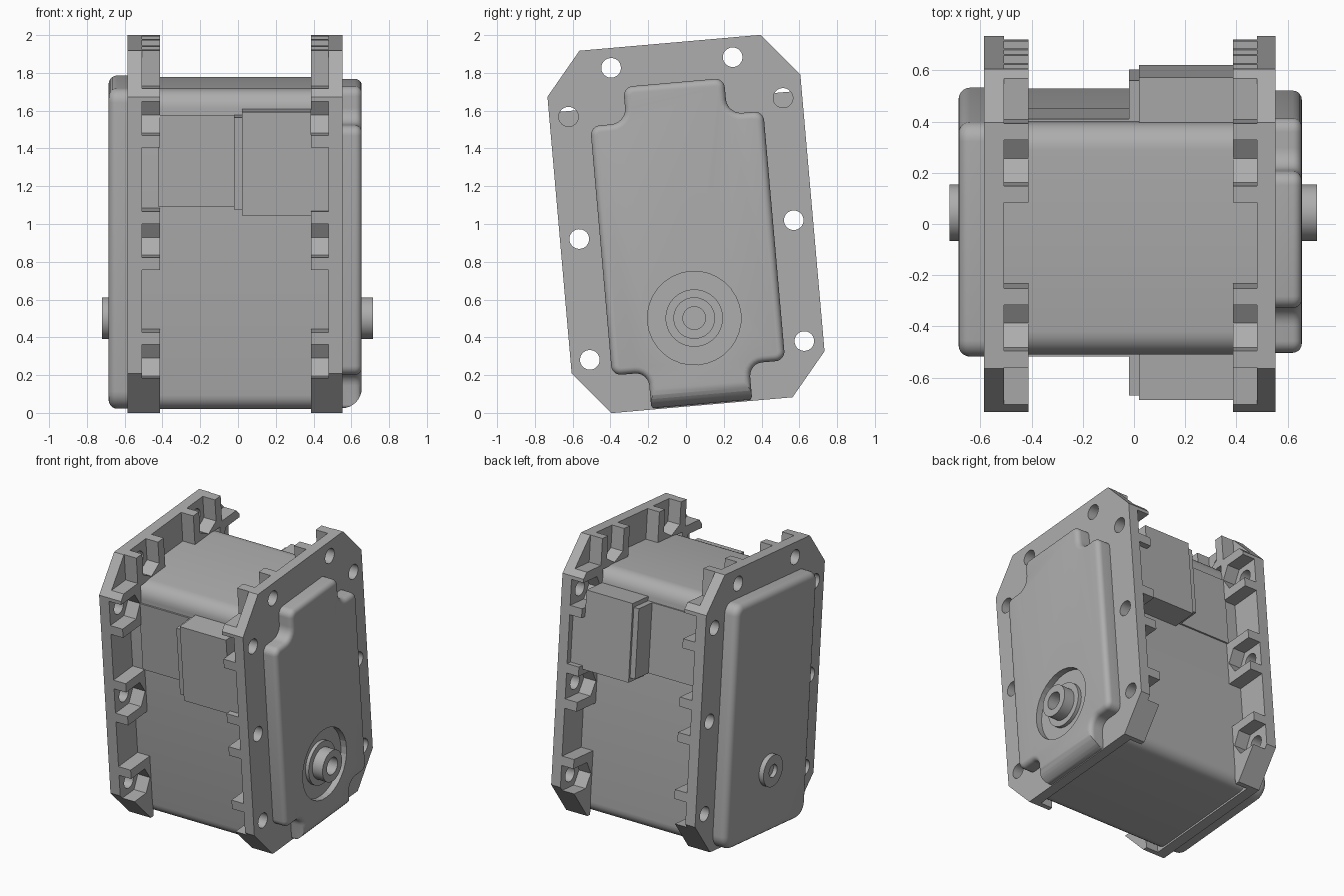
import bpy, bmesh, math
from mathutils import Vector, Matrix

old = bpy.data.objects.get("Cube")
if old:
    bpy.data.objects.remove(old)

grey = bpy.data.materials.new("plain_grey")
grey.use_nodes = True
colour = (0.42, 0.42, 0.42, 1)
grey.diffuse_color = colour
grey.node_tree.nodes["Principled BSDF"].inputs["Base Color"].default_value = colour

# The whole servo leans back by five degrees around its middle
LEAN = Matrix.Translation((0, 0, 1)) @ Matrix.Rotation(math.radians(5), 4, 'X')
W, H, CU, CV = 0.672, 0.963, 0.19, 0.228      # flange half sizes and corner cuts


def finish(name, bm, smooth=True):
    bmesh.ops.recalc_face_normals(bm, faces=bm.faces)
    mesh = bpy.data.meshes.new(name)
    bm.to_mesh(mesh)
    bm.free()
    mesh.materials.append(grey)
    ob = bpy.data.objects.new(name, mesh)
    ob.matrix_world = LEAN
    bpy.context.collection.objects.link(ob)
    if smooth:
        shade(ob)
    return ob


def activate(ob):
    bpy.ops.object.select_all(action='DESELECT')
    ob.select_set(True)
    bpy.context.view_layer.objects.active = ob


def shade(ob):
    activate(ob)
    bpy.ops.object.shade_smooth_by_angle(angle=math.radians(32))


def boolean(ob, cutter, operation):
    activate(ob)
    mod = ob.modifiers.new("cut", 'BOOLEAN')
    mod.object, mod.operation, mod.solver = cutter, operation, 'EXACT'
    bpy.ops.object.modifier_apply(modifier=mod.name)
    bpy.data.objects.remove(cutter)
    shade(ob)


def fillet(corners, steps=6):
    """Round a polygon given as (y, z, radius) corners."""
    out = []
    for i, (y, z, r) in enumerate(corners):
        p = Vector((y, z))
        a = (Vector(corners[i - 1][:2]) - p).normalized()
        b = (Vector(corners[(i + 1) % len(corners)][:2]) - p).normalized()
        for k in range(steps + 1):
            t = math.pi / 2 * k / steps
            out.append(p + r * (a * (1 - math.sin(t)) + b * (1 - math.cos(t))))
    return out


def prism(name, outline, x0, x1, bevel=0, smooth=True):
    """Extrude a (y, z) outline from x0 to x1, rounding the rim at x1."""
    bm = bmesh.new()
    base = bm.faces.new([bm.verts.new((x0, y, z)) for y, z in outline])
    ext = bmesh.ops.extrude_face_region(bm, geom=[base], use_keep_orig=True)
    moved = [v for v in ext["geom"] if isinstance(v, bmesh.types.BMVert)]
    bmesh.ops.translate(bm, verts=moved, vec=(x1 - x0, 0, 0))
    if bevel:
        rim = [e for e in bm.edges if all(v in moved for v in e.verts)]
        bmesh.ops.bevel(bm, geom=rim, offset=bevel, segments=5, profile=0.5, affect='EDGES')
    return finish(name, bm, smooth)


def box(name, x0, x1, y0, y1, z0, z1):
    return prism(name, [(y0, z0), (y1, z0), (y1, z1), (y0, z1)], x0, x1, smooth=False)


def lathe(name, profile, y, z, segments=48):
    """Spin an (x, radius) profile around a sideways axis."""
    bm = bmesh.new()
    pts = [bm.verts.new((x, y + r, z)) for x, r in profile]
    edges = [bm.edges.new(pair) for pair in zip(pts, pts[1:])]
    bmesh.ops.spin(bm, geom=pts + edges, cent=(0, y, z), axis=(1, 0, 0),
                   angle=math.tau, steps=segments)
    bmesh.ops.remove_doubles(bm, verts=bm.verts, dist=0.0001)
    return finish(name, bm)


def drills(x0, x1, spots, radius):
    bm = bmesh.new()
    for y, z in spots:
        bmesh.ops.create_cone(bm, cap_ends=True, segments=32, radius1=radius, radius2=radius,
                              depth=x1 - x0, matrix=Matrix.Translation(((x0 + x1) / 2, y, z))
                              @ Matrix.Rotation(math.pi / 2, 4, 'Y'))
    ob = finish("drill", bm, False)
    ob.hide_render = True
    return ob


def clip_corner(poly):
    """Trim an outline in the +y quadrant to the flange's cut corner."""
    def over(p):
        return (p[0] - W) * CV + (abs(p[1]) - (H - CV)) * CU
    out = []
    for a, b in zip(poly, poly[1:] + poly[:1]):
        da, db = over(a), over(b)
        if da <= 0:
            out.append(a)
        if da * db < 0:
            t = da / (da - db)
            out.append((a[0] + t * (b[0] - a[0]), a[1] + t * (b[1] - a[1])))
    return out


def nut_boss(low, high, inner, outer):
    """Block with a hexagonal nut slot open to the outside: (outward, along)."""
    n = 0.09
    return [(inner, low), (outer, low), (outer, -n), (-0.052, -n), (-0.104, 0),
            (-0.052, n), (outer, n), (outer, high), (inner, high)]


# Main case between the flanges
case = [(-0.455, -0.95, 0.08), (0.455, -0.95, 0.08), (0.455, 0.75, 0.1), (-0.455, 0.75, 0.1)]
prism("main_case", fillet(case), -0.52, 0.49)

# Motor and connector housing passing through the case
box("motor_panel", -0.42, -0.02, -0.466, 0.466, 0.13, 0.62)
box("housing_lip", -0.02, 0.02, -0.617, 0.617, 0.13, 0.62)
box("housing_block", 0.02, 0.386, -0.632, 0.632, 0.1, 0.65)
box("housing_end", 0.38, 0.485, -0.632, 0.632, 0.1, 0.465)

# Flanges with screw holes, and nut bosses on their inner faces
side_rows = [0.62, -0.03, -0.672]
TOP_Y, TOP_Z, SIDE_Y = 0.323, 0.858, 0.57
spots = [(s * SIDE_Y, z) for z in side_rows for s in (1, -1)]
spots += [(s * TOP_Y, TOP_Z) for s in (1, -1)]
octagon = [(W, CV - H), (W, H - CV), (W - CU, H), (CU - W, H),
           (-W, H - CV), (-W, CV - H), (CU - W, -H), (W - CU, -H)]

for side, x_in, x_mid, x_out in (("left", 0.386, 0.48, 0.553), ("right", -0.412, -0.508, -0.585)):
    flange = prism(side + "_flange", octagon, x_mid, x_out, smooth=False)
    boolean(flange, drills(min(x_mid, x_out) - 0.05, max(x_mid, x_out) + 0.05, spots, 0.052),
            'DIFFERENCE')
    for s, end in ((1, "back"), (-1, "front")):
        for z, row in zip(side_rows, ("upper", "middle", "lower")):
            low = -H - z if row == "lower" else -0.155
            shape = nut_boss(low, 0.155, -0.12, W - SIDE_Y)
            shape = clip_corner([(SIDE_Y + a, z + b) for a, b in shape])
            prism(f"{side}_{end}_{row}_boss", [(s * y, v) for y, v in shape],
                  x_in, x_mid, smooth=False)
        shape = nut_boss(-0.155, 0.155, -0.115, H - TOP_Z)
        shape = [(s * (TOP_Y + b), TOP_Z + a) for a, b in shape]
        prism(f"{side}_{end}_top_boss", shape, x_in, x_mid, smooth=False)

# Plain rear cover
cover = [(-0.46, -0.95, 0.1), (0.46, -0.95, 0.1), (0.46, 0.755, 0.07), (-0.46, 0.755, 0.07)]
prism("rear_cover", fillet(cover), -0.58, -0.685, 0.045)

# Notched output cover: half the outline, mirrored
half = [(0.268, -0.957, 0.02), (0.268, -0.765, 0.07), (0.46, -0.765, 0.05),
        (0.46, 0.56, 0.05), (0.268, 0.56, 0.08), (0.268, 0.752, 0.05)]
outline = fillet(half + [(-y, z, r) for y, z, r in reversed(half)])
front_cover = prism("output_cover", outline, 0.545, 0.655, 0.035)

# Rounded underside of the cover's lower tongue
bm = bmesh.new()
bmesh.ops.create_cube(bm, size=2, matrix=Matrix.Translation((0.156, 0, 0.043))
                      @ Matrix.Diagonal((0.5, 1, 1, 1)))
corner = [e for e in bm.edges if all(v.co.x > 0.6 and v.co.z < 0 for v in e.verts)]
bmesh.ops.bevel(bm, geom=corner, offset=0.11, segments=8, profile=0.5, affect='EDGES')
boolean(front_cover, finish("tongue_rounding", bm, False), 'INTERSECT')
boolean(front_cover, drills(0.61, 0.75, [(0, -0.5)], 0.248), 'DIFFERENCE')

# Output and rear shafts, both hollow
lathe("output_shaft", [(0.6, 0.152), (0.635, 0.152), (0.635, 0.11), (0.715, 0.11),
                       (0.715, 0.06), (0.63, 0.06), (0.63, 0)], 0, -0.5)
lathe("rear_shaft", [(-0.67, 0.11), (-0.72, 0.11), (-0.72, 0.045),
                     (-0.69, 0.045), (-0.69, 0)], 0, -0.5)
